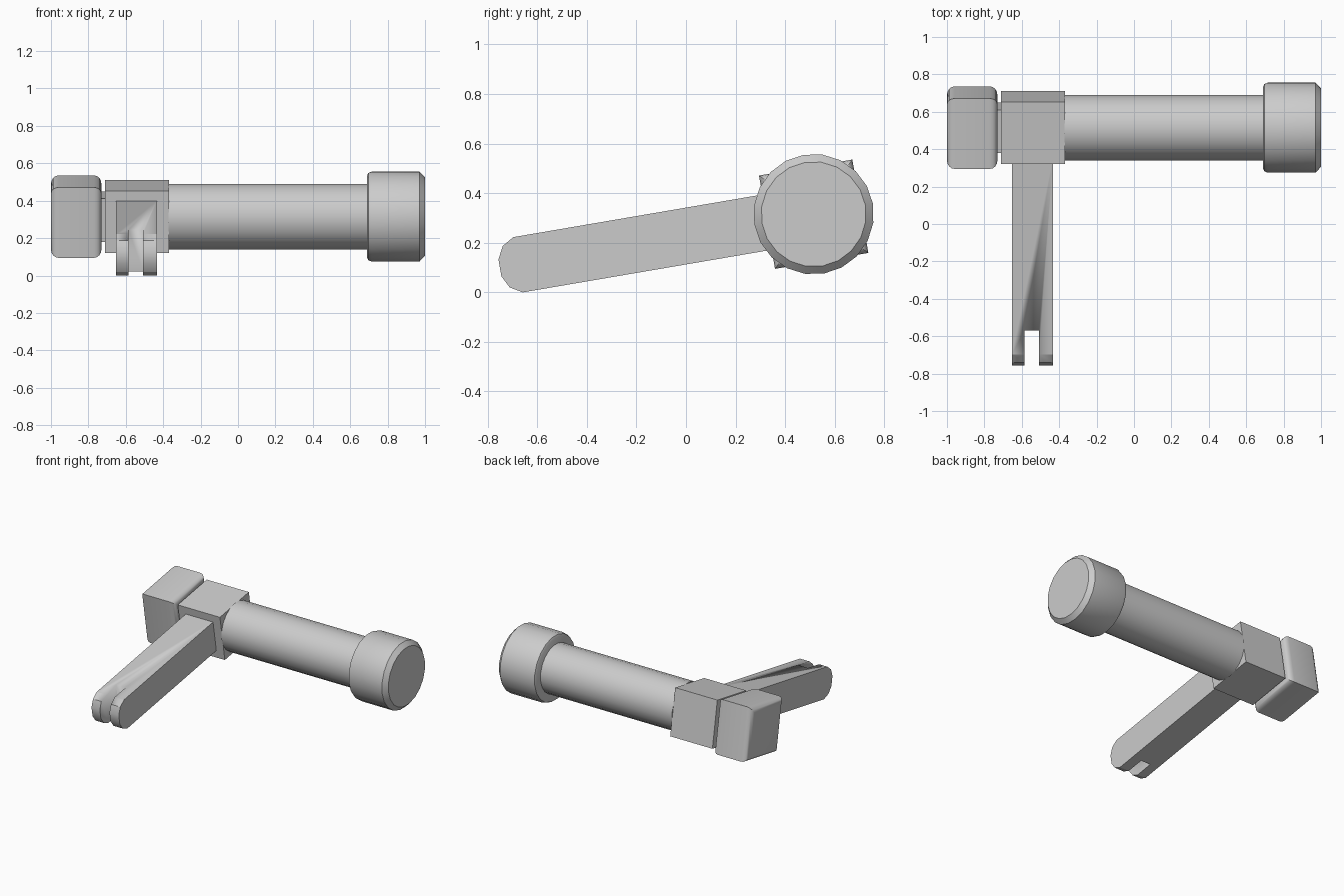
import bpy, bmesh
from math import pi, sin, cos, radians, sqrt
from mathutils import Matrix

if "Cube" in bpy.data.objects:
    bpy.data.objects.remove(bpy.data.objects["Cube"])

# Everything is turned about one long axis parallel to x
TILT = radians(9.7)
PLACE = Matrix.Translation((0, 0.515, 0.315)) @ Matrix.Rotation(TILT, 4, 'X')


def finish(bm, name, angle=30):
    bmesh.ops.recalc_face_normals(bm, faces=bm.faces)
    bm.transform(PLACE)
    mesh = bpy.data.meshes.new(name)
    bm.to_mesh(mesh)
    bm.free()
    ob = bpy.data.objects.new(name, mesh)
    bpy.context.collection.objects.link(ob)
    bpy.ops.object.select_all(action='DESELECT')
    bpy.context.view_layer.objects.active = ob
    ob.select_set(True)
    bpy.ops.object.shade_smooth_by_angle(angle=radians(angle))
    return ob


def bridge(bm, loops):
    """Skin a row of vertex loops and close both ends."""
    n = len(loops[0])
    for a, b in zip(loops, loops[1:]):
        for i in range(n):
            j = (i + 1) % n
            bm.faces.new((a[i], a[j], b[j], b[i]))
    bm.faces.new(loops[0])
    bm.faces.new(loops[-1])


def turned(name, sections, sides, phase=0.0):
    """Sections (x, radius) along the axis with a regular cross-section."""
    bm = bmesh.new()
    bridge(bm, [[bm.verts.new((x, r * cos(phase + 2 * pi * i / sides),
                               r * sin(phase + 2 * pi * i / sides)))
                 for i in range(sides)] for x, r in sections])
    return finish(bm, name)


def square(name, sections):
    """Square cross-section; sections are (x, half width)."""
    return turned(name, [(x, a * sqrt(2)) for x, a in sections], 4, pi / 4)


def extruded(name, profile, x0, x1):
    """Side profile (distance forward, height) extruded across x."""
    bm = bmesh.new()
    bridge(bm, [[bm.verts.new((x, -u, v)) for u, v in profile] for x in (x0, x1)])
    return finish(bm, name)


# Round handle and its chamfered end cap
turned("handle_shaft", [(-0.371, 0.177), (0.70, 0.177)], 20)
turned("handle_cap", [(0.69, 0.221), (0.697, 0.236), (0.715, 0.243),
                      (0.97, 0.243), (1.0, 0.212)], 20)

# Square hub and the narrow neck behind the knob
square("hub_block", [(-0.71, 0.169), (-0.37, 0.169)])
square("neck", [(-0.75, 0.117), (-0.69, 0.117)])

# Square knob with rounded ends
R, A, STEPS = 0.04, 0.191, 4
arc = [(R - R * cos(t), A - R + R * sin(t))
       for t in (i * pi / 2 / STEPS for i in range(STEPS + 1))]
square("end_knob", [(-1 + d, a) for d, a in arc] +
       [(-0.73 - d, a) for d, a in reversed(arc)])

# Arm with a blunt rounded tip
half = [(0.14, 0.113), (1.21, 0.113), (1.258, 0.085), (1.284, 0.035)]
arm = extruded("arm", half + [(u, -v) for u, v in reversed(half)], -0.652, -0.432)

# Slot through the tip makes the fork
cutter = extruded("slot_cutter", [(1.08, 0.3), (1.4, 0.3), (1.4, -0.3), (1.08, -0.3)],
                  -0.585, -0.507)
cutter.hide_render = True
mod = arm.modifiers.new("slot", 'BOOLEAN')
mod.object = cutter
mod.operation = 'DIFFERENCE'
mod.solver = 'EXACT'
bpy.ops.object.select_all(action='DESELECT')
bpy.context.view_layer.objects.active = arm
arm.select_set(True)
bpy.ops.object.modifier_move_to_index(modifier="slot", index=0)
bpy.ops.object.modifier_apply(modifier="slot")
bpy.data.objects.remove(cutter)
